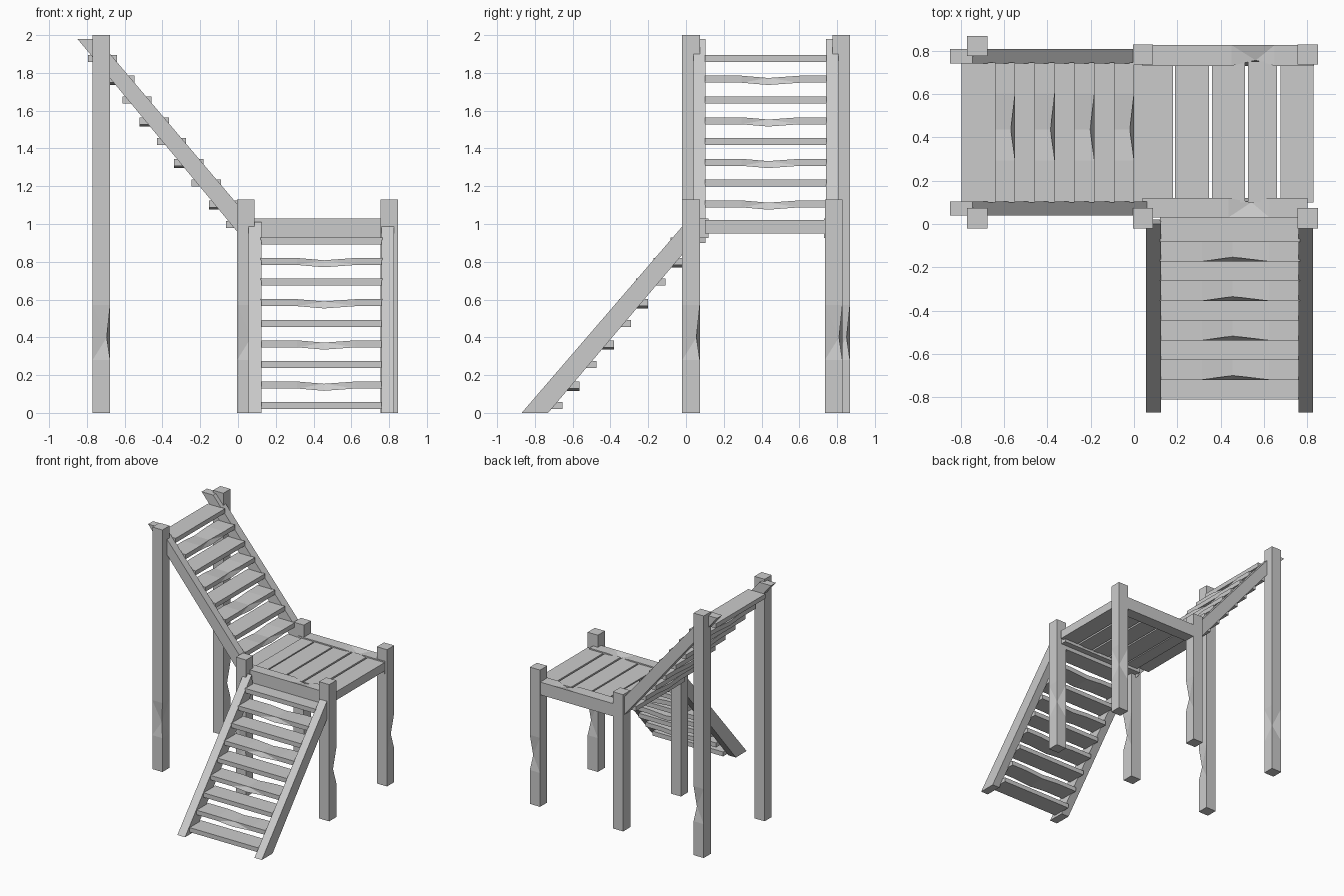
import bpy, bmesh
from mathutils import Vector

if "Cube" in bpy.data.objects:
    bpy.data.objects.remove(bpy.data.objects["Cube"])


def make(name, rings):
    """Loft four-sided rings into a closed, flat-shaded solid."""
    bm = bmesh.new()
    vs = [[bm.verts.new(p) for p in ring] for ring in rings]
    for a, b in zip(vs, vs[1:]):
        for i in range(4):
            j = (i + 1) % 4
            bm.faces.new((a[i], a[j], b[j], b[i]))
    bm.faces.new(vs[0])
    bm.faces.new(vs[-1])
    bmesh.ops.triangulate(bm, faces=[f for f in bm.faces if len(rings) > 2])
    bmesh.ops.recalc_face_normals(bm, faces=bm.faces)
    me = bpy.data.meshes.new(name)
    bm.to_mesh(me)
    bm.free()
    bpy.context.collection.objects.link(bpy.data.objects.new(name, me))


def beam(name, lo, hi, axis, stations=(0, 1), chips=()):
    """Box along an axis; each chip is (station, corner, offset)."""
    u, v = [a for a in range(3) if a != axis]
    rings = []
    for t in stations:
        ring = []
        for cu, cv in ((0, 0), (1, 0), (1, 1), (0, 1)):
            p = Vector((0, 0, 0))
            p[axis] = lo[axis] + (hi[axis] - lo[axis]) * t
            p[u] = (lo[u], hi[u])[cu]
            p[v] = (lo[v], hi[v])[cv]
            ring.append(p)
        rings.append(ring)
    for station, corner, off in chips:
        rings[station][corner] += Vector(off)
    make(name, rings)


# posts: two tall ones under the upper flight, four around the landing
posts = [("tall_post_front", -0.77, -0.02, 2.0), ("tall_post_back", -0.77, 0.775, 2.0),
         ("landing_post_front_left", -0.005, -0.02, 1.13),
         ("landing_post_front_right", 0.755, -0.02, 1.13),
         ("landing_post_back_left", -0.005, 0.735, 1.13),
         ("landing_post_back_right", 0.755, 0.735, 1.13)]
for i, (name, x, y, h) in enumerate(posts):
    corner = 1 if i % 2 == 0 else 2
    off = (-0.018, 0.018 if corner == 1 else -0.018, 0)
    beam(name, (x, y, 0), (x + 0.093, y + 0.093, h), 2,
         (0, 0.28 / h, 0.4 / h, 0.57 / h, 1), [(2, corner, off)])

# landing rails and planks
wear = (0, 0.52, 0.66, 0.77, 1)
beam("front_rail", (0.04, 0.03, 0.925), (0.80, 0.12, 1.03), 0, wear, [(2, 2, (0, -0.02, -0.02))])
beam("back_rail", (0.04, 0.73, 0.925), (0.83, 0.825, 1.03), 0, wear, [(2, 3, (0, 0.025, -0.02))])
for i, (a, b) in enumerate([(0.07, 0.18), (0.19, 0.347), (0.36, 0.512), (0.527, 0.66), (0.675, 0.828)]):
    beam(f"landing_plank_{i}", (a, 0.10, 0.95), (b, 0.75, 1.02), 1)


def prism(name, profile, lo, hi, axis):
    """Sloped stringer: four-point side profile (run, height) with a width."""
    make(name, [[(w, r, z) if axis == 0 else (r, w, z) for r, z in profile] for w in (lo, hi)])


# stringers of both flights
upper = [(-0.85, 1.98), (-0.745, 1.98), (0.06, 1.03), (0.045, 0.90)]
prism("upper_stringer_front", upper, 0.04, 0.103, 1)
prism("upper_stringer_back", upper, 0.74, 0.808, 1)
lower = [(-0.87, 0), (-0.73, 0), (0.02, 0.885), (0.0, 1.01)]
prism("lower_stringer_left", lower, 0.055, 0.125, 0)
prism("lower_stringer_right", lower, 0.76, 0.827, 0)

# treads of both flights, every second one worn and slightly bent
cuts = (0, 0.3, 0.52, 0.78, 1)
for i in range(9):
    z, x = 1.858 - 0.11 * i, -0.64 + 0.0915 * i
    worn = i % 2 == 1
    bend = [(2, c, (-0.02 * (c == 2), 0, -0.012)) for c in range(4)] if worn else []
    beam(f"upper_tread_{i}", (x - 0.155, 0.10, z), (min(x, 0.07), 0.745, z + 0.037), 1,
         cuts if worn else (0, 1), bend)
    z, y = 0.02 + 0.109 * i, -0.81 + 0.091 * i
    bend = [(2, c, (0, 0.02 * (c == 3), -0.012)) for c in range(4)] if worn else []
    beam(f"lower_tread_{i}", (0.12, y, z), (0.765, y + 0.155, z + 0.037), 0,
         cuts if worn else (0, 1), bend)
